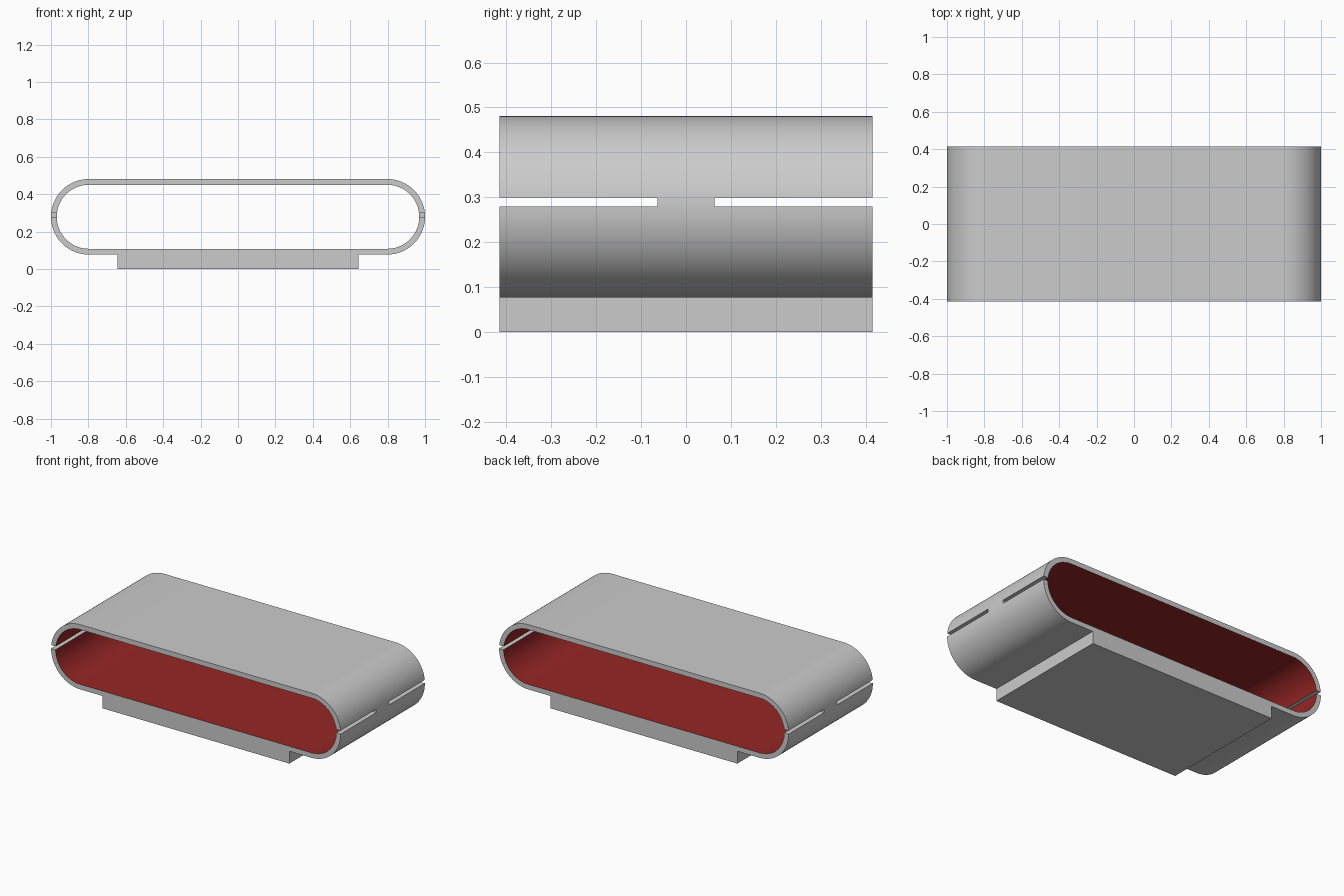
import bpy, bmesh, math

cube = bpy.data.objects.get("Cube")
if cube:
    bpy.data.objects.remove(cube, do_unlink=True)

DEPTH = 0.415         # half depth along y
MID_Z = 0.279         # centre of the round ends, also slot floor
SLOT_TOP = 0.30
RADIUS = 0.202
WALL = 0.031
END_X = 1 - RADIUS    # centre of the round ends
BRIDGE = 0.064        # half width of the bridge between slots
STEPS = 24


def material(name, rgb):
    mat = bpy.data.materials.new(name)
    mat.use_nodes = True
    mat.diffuse_color = (*rgb, 1)
    mat.node_tree.nodes["Principled BSDF"].inputs["Base Color"].default_value = (*rgb, 1)
    return mat


grey = material("light grey", (0.60, 0.60, 0.60))
red = material("dark red", (0.305, 0.019, 0.019))


def finish(name, bm, mats):
    bmesh.ops.recalc_face_normals(bm, faces=bm.faces)
    mesh = bpy.data.meshes.new(name)
    bm.to_mesh(mesh)
    bm.free()
    obj = bpy.data.objects.new(name, mesh)
    bpy.context.collection.objects.link(obj)
    for m in mats:
        mesh.materials.append(m)
    bpy.ops.object.select_all(action="DESELECT")
    obj.select_set(True)
    bpy.context.view_layer.objects.active = obj
    bpy.ops.object.shade_smooth_by_angle(angle=math.radians(30))
    return obj


def loop_points(r):
    """Rounded oblong outline with a vertex pair at each slot edge."""
    start = math.asin((SLOT_TOP - MID_Z) / r)
    quarter = math.pi / 2
    angles = [-quarter + quarter * i / STEPS for i in range(STEPS + 1)]
    angles += [start + (quarter - start) * i / STEPS for i in range(STEPS + 1)]
    right = [(END_X + r * math.cos(a), MID_Z + r * math.sin(a)) for a in angles]
    left = [(-x, z) for x, z in reversed(right)]
    return right + left


# Hollow shell: grey outside and rims, red lining, slots at both ends
bm = bmesh.new()
stations = (-DEPTH, -BRIDGE, BRIDGE, DEPTH)
outer, inner = ([[bm.verts.new((x, y, z)) for x, z in loop_points(r)] for y in stations]
                for r in (RADIUS, RADIUS - WALL))
count = len(outer[0])
slots = {STEPS, count - STEPS - 2}


def solid(i, s):
    return 0 <= s < 3 and not (i % count in slots and s != 1)


for s in range(3):
    for i in range(count):
        if not solid(i, s):
            continue
        j = (i + 1) % count
        bm.faces.new((outer[s][i], outer[s][j], outer[s + 1][j], outer[s + 1][i]))
        lining = bm.faces.new((inner[s][i], inner[s + 1][i], inner[s + 1][j], inner[s][j]))
        lining.material_index = 1
        # walls across the thickness wherever the neighbouring cell is open
        for t, near in ((s, s - 1), (s + 1, s + 1)):
            if not solid(i, near):
                bm.faces.new((outer[t][i], outer[t][j], inner[t][j], inner[t][i]))
        for k, near in ((i, i - 1), (j, i + 1)):
            if not solid(near, s):
                bm.faces.new((outer[s][k], outer[s + 1][k], inner[s + 1][k], inner[s][k]))
finish("hollow_shell", bm, (grey, red))

# Flat plinth under the shell
bm = bmesh.new()
bmesh.ops.create_cube(bm, size=1)
height = MID_Z - RADIUS
bmesh.ops.scale(bm, vec=(1.29, 2 * DEPTH, height), verts=bm.verts)
bmesh.ops.translate(bm, vec=(0, 0, height / 2), verts=bm.verts)
finish("plinth", bm, (grey,))
